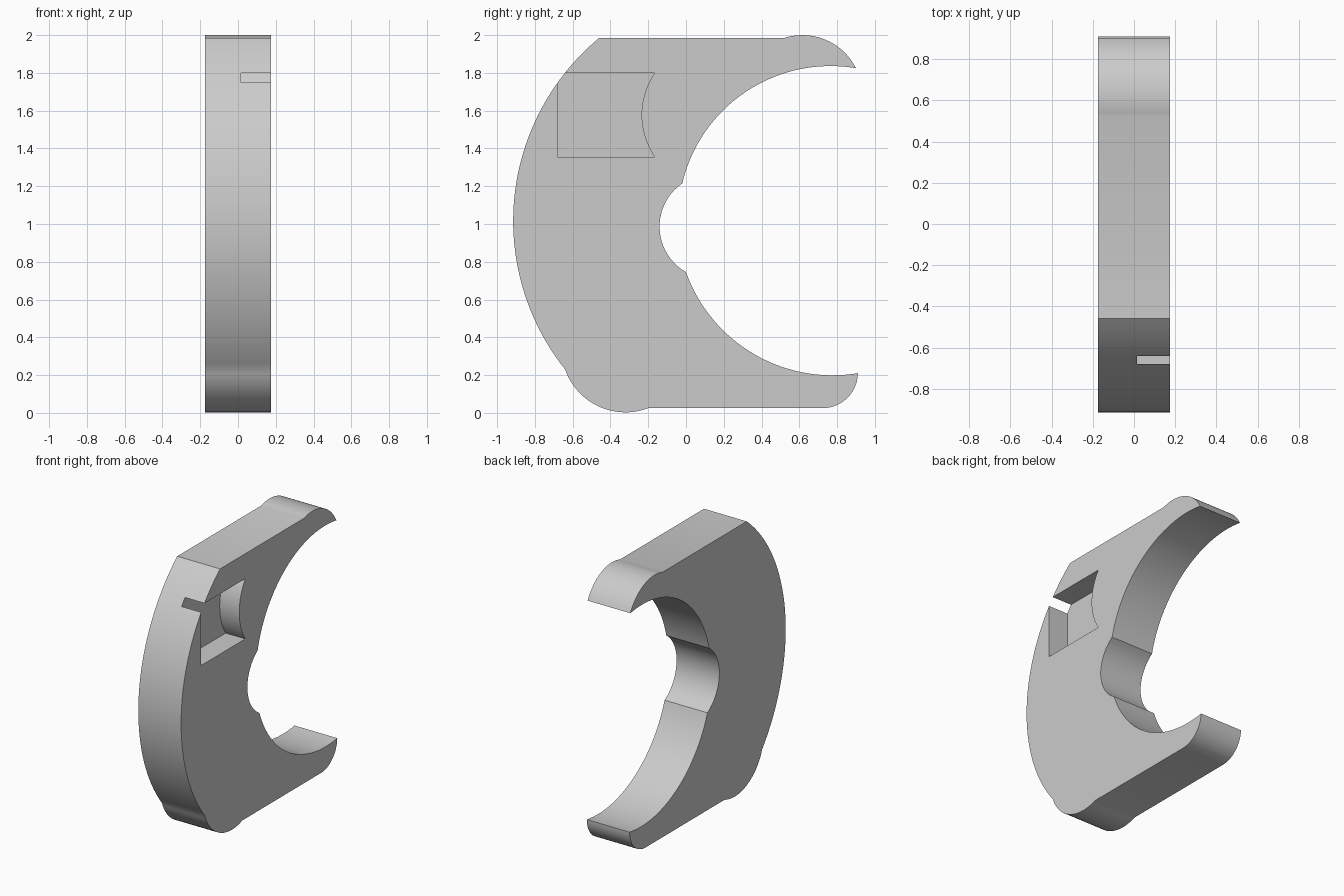
import bpy, bmesh, math

if "Cube" in bpy.data.objects:
    bpy.data.objects.remove(bpy.data.objects["Cube"])

def arc(p0, pm, p1, n):
    """Points on the circle through p0, pm, p1, running from p0 to p1."""
    (ax, ay), (bx, by), (cx, cy) = p0, pm, p1
    d = 2 * (ax * (by - cy) + bx * (cy - ay) + cx * (ay - by))
    a2, b2, c2 = ax*ax + ay*ay, bx*bx + by*by, cx*cx + cy*cy
    ux = (a2 * (by - cy) + b2 * (cy - ay) + c2 * (ay - by)) / d
    uy = (a2 * (cx - bx) + b2 * (ax - cx) + c2 * (bx - ax)) / d
    r = math.hypot(ax - ux, ay - uy)
    t0, tm, t1 = (math.atan2(p[1] - uy, p[0] - ux) for p in (p0, pm, p1))
    tau = 2 * math.pi
    span = (t1 - t0) % tau
    if (tm - t0) % tau > span:
        span -= tau
    return [(ux + r * math.cos(t0 + span * i / n),
             uy + r * math.sin(t0 + span * i / n)) for i in range(n + 1)]

def extrude_profile(name, pts, x0, x1):
    """Extrude a closed (y, z) outline along x."""
    clean = []
    for p in pts:
        if not clean or math.dist(p, clean[-1]) > 1e-5:
            clean.append(p)
    if math.dist(clean[0], clean[-1]) < 1e-5:
        clean.pop()
    bm = bmesh.new()
    face = bm.faces.new([bm.verts.new((x0, y, z)) for y, z in clean])
    ext = bmesh.ops.extrude_face_region(bm, geom=[face])
    verts = [g for g in ext["geom"] if isinstance(g, bmesh.types.BMVert)]
    bmesh.ops.translate(bm, verts=verts, vec=(x1 - x0, 0, 0))
    bmesh.ops.recalc_face_normals(bm, faces=bm.faces)
    mesh = bpy.data.meshes.new(name)
    bm.to_mesh(mesh)
    bm.free()
    obj = bpy.data.objects.new(name, mesh)
    bpy.context.collection.objects.link(obj)
    return obj

# C-shaped plate outline
outline = (
    arc((-0.64, 0.23), (-0.915, 1.02), (-0.46, 1.985), 48)     # curved back
    + arc((0.52, 1.985), (0.62, 2.0), (0.90, 1.825), 20)       # upper tip
    + arc((0.90, 1.825), (0.20, 1.605), (-0.02, 1.215), 32)    # upper jaw
    + arc((-0.02, 1.215), (-0.14, 0.99), (0.0, 0.745), 20)     # throat notch
    + arc((0.0, 0.745), (0.30, 0.35), (0.91, 0.21), 32)        # lower jaw
    + arc((0.91, 0.21), (0.855, 0.08), (0.72, 0.025), 16)      # lower tip
    + arc((-0.20, 0.025), (-0.31, 0.003), (-0.64, 0.23), 20)   # heel bulge
)
plate = extrude_profile("hook_plate", outline, -0.175, 0.175)

# Side pocket that breaks through the curved back
pocket = [(-0.68, 1.355), (-0.68, 1.80)] + arc(
    (-0.165, 1.80), (-0.235, 1.577), (-0.165, 1.355), 20)
cutter = extrude_profile("pocket_cutter", pocket, 0.015, 0.3)
cutter.hide_render = True

mod = plate.modifiers.new("pocket", 'BOOLEAN')
mod.operation = 'DIFFERENCE'
mod.solver = 'EXACT'
mod.object = cutter
bpy.context.view_layer.objects.active = plate
plate.select_set(True)
bpy.ops.object.modifier_apply(modifier=mod.name)
bpy.data.objects.remove(cutter)
bpy.ops.object.shade_smooth_by_angle(angle=math.radians(25))
